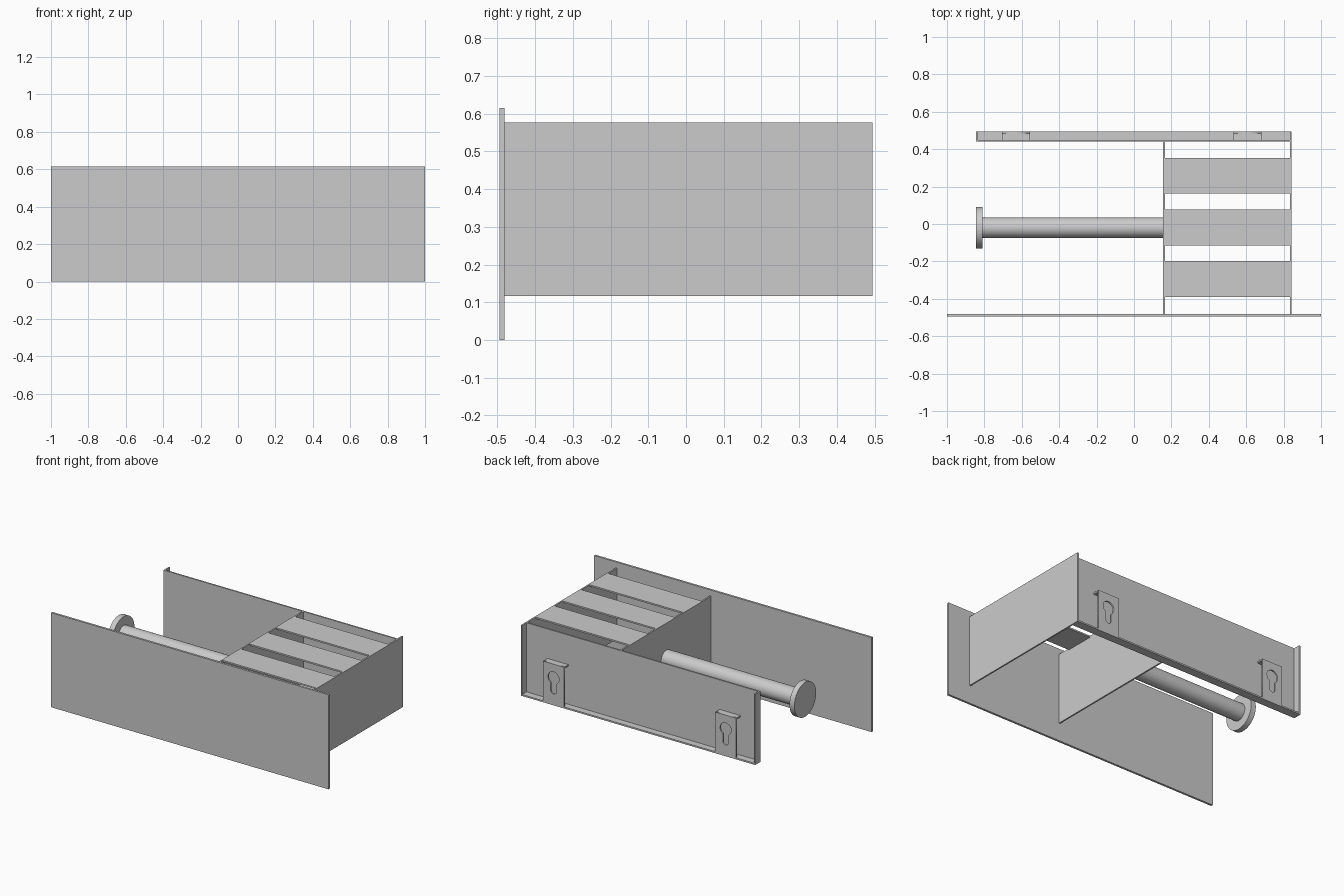
import bpy, math

if "Cube" in bpy.data.objects:
    bpy.data.objects.remove(bpy.data.objects["Cube"])

T = 0.01                       # sheet thickness
Z0, Z1 = 0.117, 0.577          # bottom and top of the inner frame


def box(name, x, y, z):
    bpy.ops.mesh.primitive_cube_add(
        size=1, location=[(a + b) / 2 for a, b in (x, y, z)])
    o = bpy.context.object
    o.name = name
    o.scale = [b - a for a, b in (x, y, z)]
    bpy.ops.object.transform_apply(location=False, rotation=False, scale=True)
    return o


def cylinder(name, x, radius):
    bpy.ops.mesh.primitive_cylinder_add(
        vertices=64, radius=radius, depth=x[1] - x[0],
        location=((x[0] + x[1]) / 2, -0.02, 0.347), rotation=(0, math.pi / 2, 0))
    bpy.context.object.name = name
    bpy.ops.object.shade_smooth_by_angle()


def plate_with_hole(name, loops, location):
    # flat curve outlines in the x-z plane, filled and given thickness
    cu = bpy.data.curves.new(name, 'CURVE')
    cu.dimensions, cu.fill_mode, cu.extrude = '2D', 'BOTH', T / 2
    for pts in loops:
        s = cu.splines.new('POLY')
        s.points.add(len(pts) - 1)
        for p, (u, v) in zip(s.points, pts):
            p.co = (u, v, 0, 1)
        s.use_cyclic_u = True
    o = bpy.data.objects.new(name, cu)
    o.location, o.rotation_euler = location, (math.pi / 2, 0, 0)
    bpy.context.collection.objects.link(o)
    bpy.ops.object.select_all(action='DESELECT')
    o.select_set(True)
    bpy.context.view_layer.objects.active = o
    bpy.ops.object.convert(target='MESH')


# front panel
box("front_panel", (-1, 1), (-0.495, -0.481), (0, 0.615))

# back plate with a turned-out rim at the bottom and both ends
box("back_plate", (-0.845, 0.843), (0.44, 0.45), (Z0, Z1))
box("back_bottom_flange", (-0.845, 0.843), (0.45, 0.495), (Z0, Z0 + T))
box("back_left_flange", (-0.845, -0.835), (0.45, 0.495), (Z0 + T, Z1))
box("back_right_flange", (0.833, 0.843), (0.45, 0.495), (Z0 + T, Z1))

# upright side and divider
box("side_plate", (0.833, 0.843), (-0.481, 0.44), (Z0, Z1))
box("divider_plate", (0.155, 0.165), (-0.481, 0.44), (Z0, Z1))

# shelf slats
for i, y in enumerate((-0.295, -0.018, 0.258)):
    box(f"shelf_slat_{i + 1}", (0.155, 0.843), (y - 0.096, y + 0.096), (Z1 - T, Z1))

# roll holder
cylinder("roll_bar", (-0.82, 0.16), 0.055)
cylinder("roll_end_disc", (-0.845, -0.81), 0.112)

# hanging brackets with keyhole slots
R, W, DROP = 0.04, 0.02, 0.105
a0 = math.asin(W / R)
keyhole = [(R * math.sin(a), -R * math.cos(a)) for a in
           [a0 + (2 * math.pi - 2 * a0) * i / 28 for i in range(29)]]
keyhole += [(-W * math.cos(a), -DROP + W - W * math.sin(a)) for a in
            [math.pi * i / 10 for i in range(11)]]
HW = 0.075
low, high = Z0 + T - 0.295, 0.385 - 0.295
outline = [(-HW, low), (HW, low), (HW, high), (-HW, high)]
for side, x in (("left", -0.632), ("right", 0.608)):
    plate_with_hole(f"{side}_hanging_bracket", [outline, keyhole], (x, 0.49, 0.295))
    box(f"{side}_bracket_top", (x - HW, x + HW), (0.45, 0.485), (0.375, 0.385))
